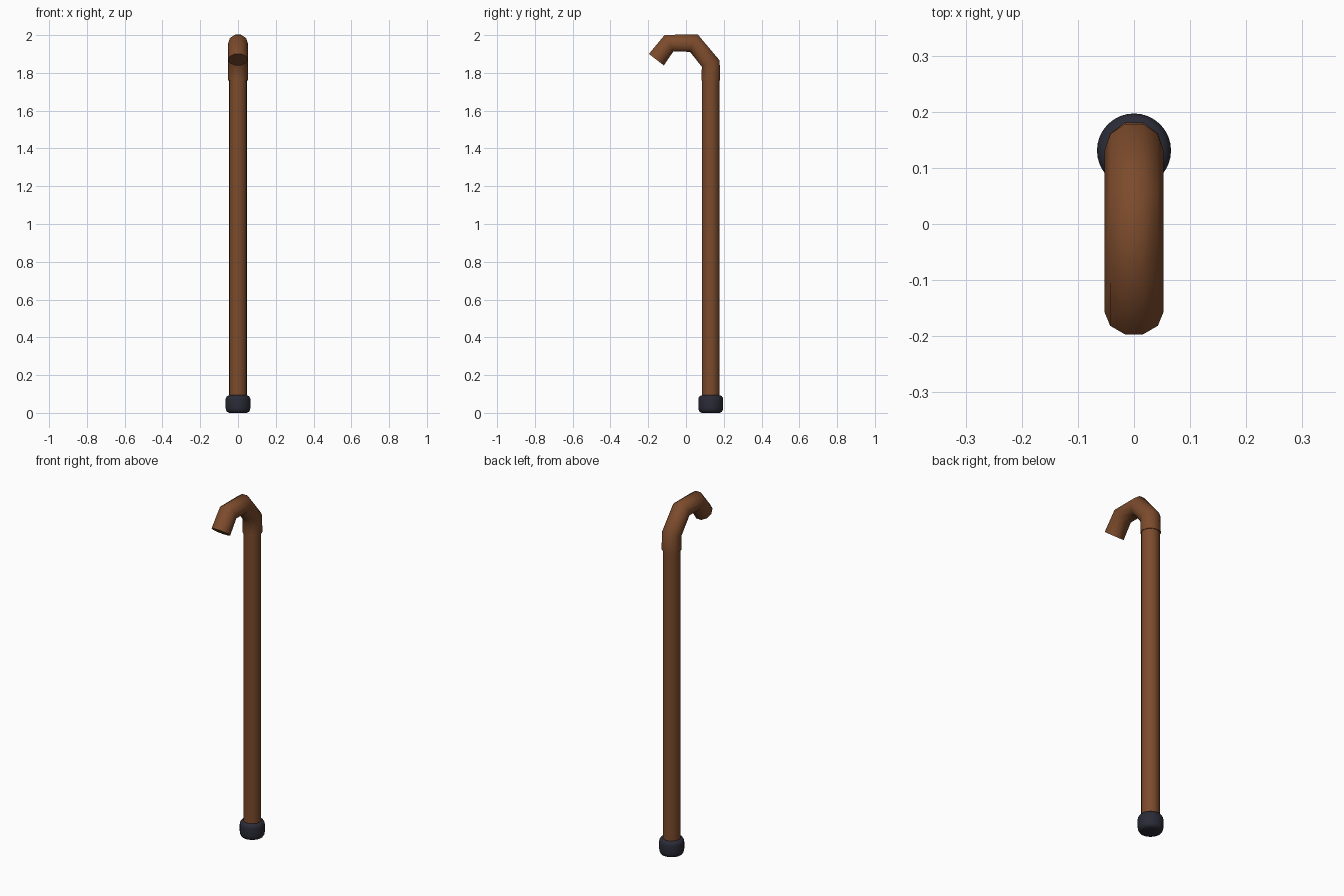
import bpy, bmesh, math
from mathutils import Vector

if "Cube" in bpy.data.objects:
    bpy.data.objects.remove(bpy.data.objects["Cube"])

POLE_Y = 0.131


def material(name, rgb):
    m = bpy.data.materials.new(name)
    m.diffuse_color = (*rgb, 1)
    m.use_nodes = True
    m.node_tree.nodes["Principled BSDF"].inputs["Base Color"].default_value = m.diffuse_color
    return m


def finish(bm, name, mat, angle):
    bmesh.ops.recalc_face_normals(bm, faces=bm.faces[:])
    me = bpy.data.meshes.new(name)
    bm.to_mesh(me)
    bm.free()
    ob = bpy.data.objects.new(name, me)
    bpy.context.collection.objects.link(ob)
    me.materials.append(mat)
    bpy.ops.object.select_all(action='DESELECT')
    ob.select_set(True)
    bpy.context.view_layer.objects.active = ob
    bpy.ops.object.shade_smooth_by_angle(angle=math.radians(angle))
    return ob


def tube(name, path, radius, sides, mat):
    """Capped tube along a path in the YZ plane."""
    bm = bmesh.new()
    pts = [Vector((0, y, z)) for y, z in path]
    side = Vector((1, 0, 0))
    rings = []
    for i, p in enumerate(pts):
        t = Vector()
        if i > 0:
            t += (p - pts[i - 1]).normalized()
        if i < len(pts) - 1:
            t += (pts[i + 1] - p).normalized()
        up = t.normalized().cross(side)
        angles = [2 * math.pi * k / sides for k in range(sides)]
        rings.append([bm.verts.new(p + radius * (math.cos(a) * side + math.sin(a) * up))
                      for a in angles])
    for a, b in zip(rings, rings[1:]):
        for k in range(sides):
            n = (k + 1) % sides
            bm.faces.new((a[k], a[n], b[n], b[k]))
    bm.faces.new(rings[0])
    bm.faces.new(rings[-1])
    return finish(bm, name, mat, 60)


wood = material("wood", (0.2, 0.07, 0.025))
rubber = material("rubber", (0.024, 0.024, 0.038))

# Straight shaft
tube("shaft", [(POLE_Y, 0.05), (POLE_Y, 1.80)], 0.0475, 16, wood)

# Hooked handle with angular bends
tube("handle", [(POLE_Y, 1.76), (POLE_Y, 1.849), (0.042, 1.957),
                (-0.09, 1.957), (-0.157, 1.870)], 0.0525, 10, wood)

# Rounded foot
bm = bmesh.new()
profile = [(0.046, 0), (0.058, 0.005), (0.064, 0.016),
           (0.066, 0.03), (0.066, 0.07), (0.064, 0.08), (0.058, 0.089), (0.046, 0.094)]
n = 32
rings = [[bm.verts.new((r * math.cos(2 * math.pi * k / n),
                        POLE_Y + r * math.sin(2 * math.pi * k / n), z))
          for k in range(n)] for r, z in profile]
for a, b in zip(rings, rings[1:]):
    for k in range(n):
        bm.faces.new((a[k], a[(k + 1) % n], b[(k + 1) % n], b[k]))
bm.faces.new(rings[0])
bm.faces.new(rings[-1])
finish(bm, "foot_cap", rubber, 50)
